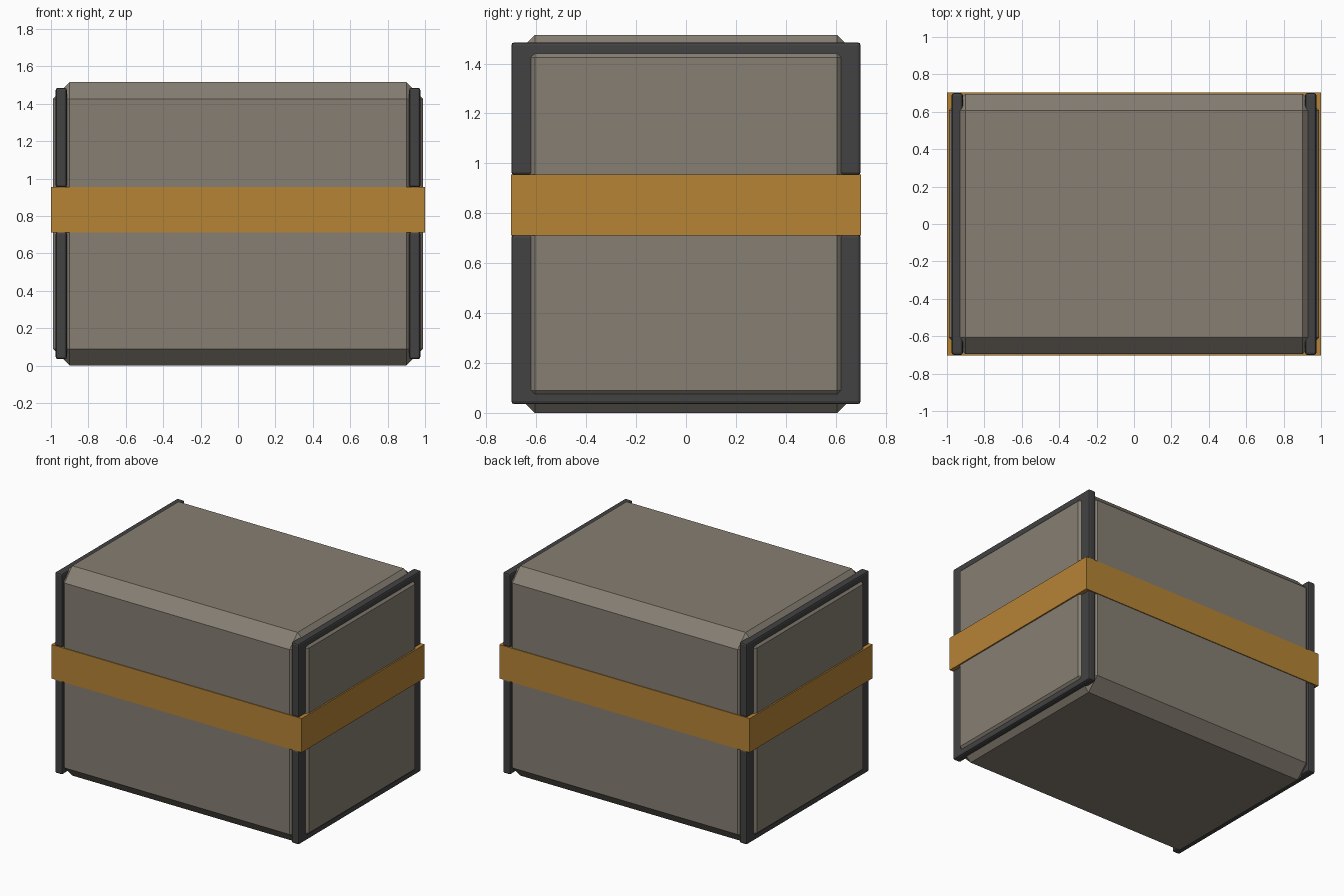
import bpy
import bmesh

if "Cube" in bpy.data.objects:
    bpy.data.objects.remove(bpy.data.objects["Cube"])


def material(name, rgb):
    m = bpy.data.materials.new(name)
    m.diffuse_color = (*rgb, 1.0)
    m.use_nodes = True
    m.node_tree.nodes["Principled BSDF"].inputs["Base Color"].default_value = m.diffuse_color
    return m


BODY = material("warm grey", (0.24, 0.21, 0.17))
BAND = material("ochre", (0.47, 0.23, 0.036))
FRAME = material("charcoal", (0.055, 0.055, 0.056))


def box(name, lo, hi, mat, bevel=0.0, segments=1):
    """Axis-aligned box between two corners, with optional bevelled edges."""
    bm = bmesh.new()
    bmesh.ops.create_cube(bm, size=1.0)
    for v in bm.verts:
        v.co = [(a + b) / 2 + c * (b - a) for a, b, c in zip(lo, hi, v.co)]
    if bevel:
        bmesh.ops.bevel(bm, geom=bm.edges[:], offset=bevel, segments=segments,
                        profile=0.5, affect='EDGES')
    bmesh.ops.recalc_face_normals(bm, faces=bm.faces)
    me = bpy.data.meshes.new(name)
    bm.to_mesh(me)
    bm.free()
    me.materials.append(mat)
    ob = bpy.data.objects.new(name, me)
    bpy.context.collection.objects.link(ob)
    return ob


# Chamfered crate body
box("crate_body", (-0.99, -0.696, 0.0), (0.99, 0.696, 1.515), BODY, 0.09)

# Band wrapped round the middle
box("middle_band", (-1.0, -0.702, 0.711), (1.0, 0.702, 0.956), BAND)

# Edge frames at both ends: the body's chamfers cut through them,
# leaving only a rim; each is split at the band
for side, s in (("left", -1), ("right", 1)):
    x0, x1 = sorted((s * 0.915, s * 0.975))
    for part, z0, z1 in (("lower", 0.035, 0.714), ("upper", 0.953, 1.485)):
        box(f"{side}_{part}_frame", (x0, -0.70, z0), (x1, 0.70, z1),
            FRAME, 0.012, 2)
